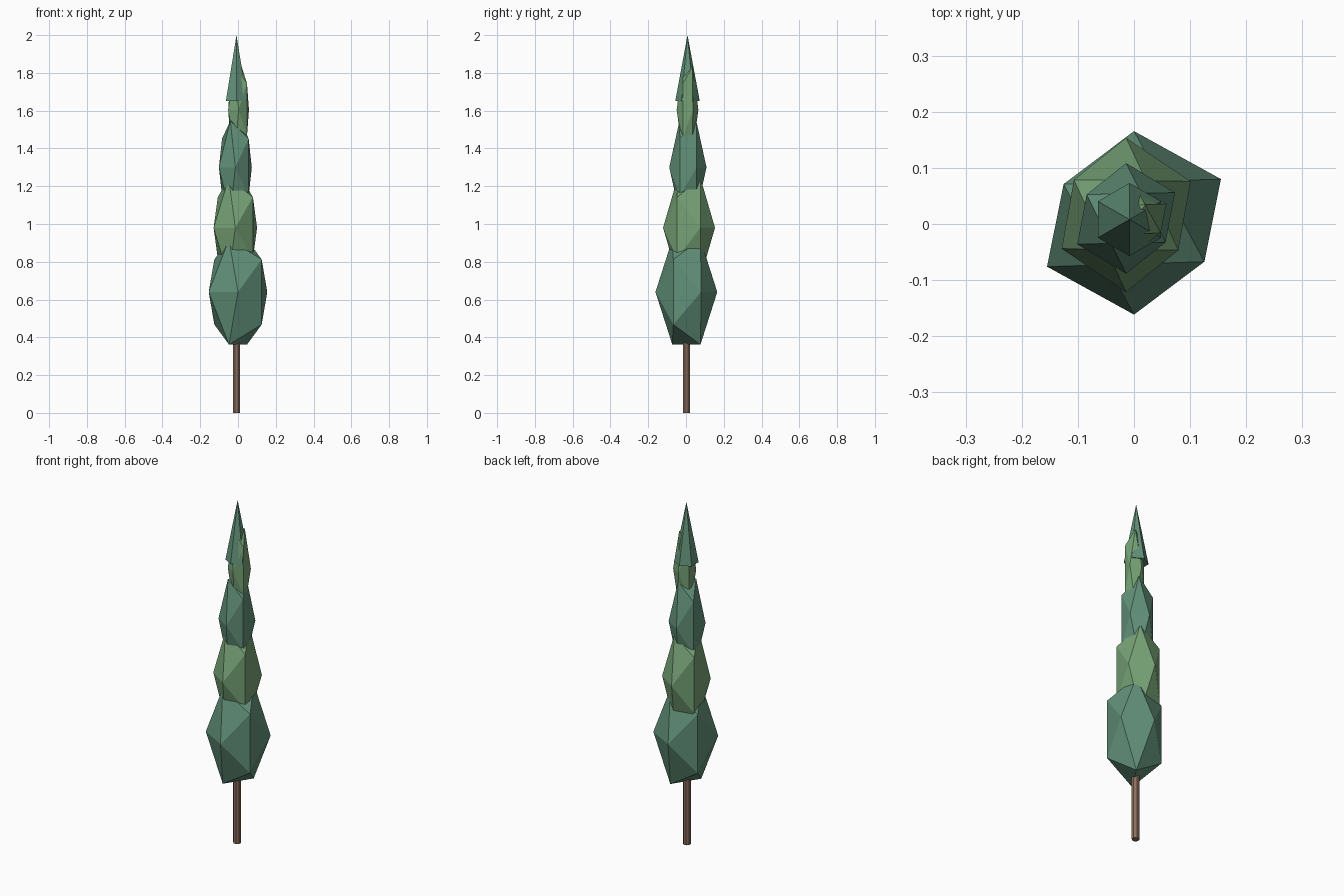
import bpy, bmesh, math

if "Cube" in bpy.data.objects:
    bpy.data.objects.remove(bpy.data.objects["Cube"])

PHI = (1 + math.sqrt(5)) / 2


def material(name, rgb):
    m = bpy.data.materials.new(name)
    m.diffuse_color = (*rgb, 1)
    m.use_nodes = True
    m.node_tree.nodes["Principled BSDF"].inputs["Base Color"].default_value = m.diffuse_color
    return m


dark_green = material("dark_green", (0.12, 0.28, 0.19))
light_green = material("light_green", (0.18, 0.36, 0.18))
bark = material("bark", (0.26, 0.16, 0.11))


def finish(name, bm, mat):
    bmesh.ops.recalc_face_normals(bm, faces=bm.faces)
    mesh = bpy.data.meshes.new(name)
    bm.to_mesh(mesh)
    bm.free()
    mesh.materials.append(mat)
    obj = bpy.data.objects.new(name, mesh)
    bpy.context.collection.objects.link(obj)
    return obj


def foliage(name, centre, a, b, unit_z, mat):
    """Stretched icosahedron; a and b are its equatorial corner directions (xy)."""
    ux = [(a[i] - b[i]) / 2 for i in (0, 1)]
    uy = [(a[i] + b[i]) / (2 * PHI) for i in (0, 1)]
    bm = bmesh.new()
    for s in (-1, 1):
        for t in (-1, 1):
            for p in ((s, t * PHI, 0), (s * PHI, 0, t), (0, s, t * PHI)):
                bm.verts.new((centre[0] + p[0] * ux[0] + p[1] * uy[0],
                              centre[1] + p[0] * ux[1] + p[1] * uy[1],
                              centre[2] + p[2] * unit_z))
    bmesh.ops.convex_hull(bm, input=bm.verts)
    return finish(name, bm, mat)


def column(name, centre, r1, r2, z0, z1, sides, turn, mat):
    bm = bmesh.new()
    bmesh.ops.create_cone(bm, cap_ends=True, segments=sides,
                          radius1=r1, radius2=r2, depth=z1 - z0)
    if r2 == 0:
        bmesh.ops.remove_doubles(bm, verts=bm.verts, dist=1e-5)
    obj = finish(name, bm, mat)
    obj.location = (*centre, (z0 + z1) / 2)
    obj.rotation_euler.z = turn
    return obj


# Trunk
column("trunk", (-0.008, 0.003), 0.021, 0.021, 0, 0.5, 8, math.pi / 8, bark)

# Foliage clumps, bottom to top
foliage("foliage_bottom", (0, 0.002, 0.64), (0.155, 0.078), (0, 0.1635), 0.172, dark_green)
foliage("foliage_lower", (-0.014, 0.016, 0.98), (0.115, 0.060), (0, 0.1375), 0.162, light_green)
foliage("foliage_middle", (-0.014, 0.010, 1.30), (0.087, 0.046), (0, 0.0985), 0.152, dark_green)
foliage("foliage_upper", (0.003, 0.008, 1.605), (0.055, 0.028), (0, 0.0575), 0.140, light_green)

# Pointed tip
column("tip", (-0.008, 0.008), 0.065, 0, 1.65, 2.0, 6, 0, dark_green)
